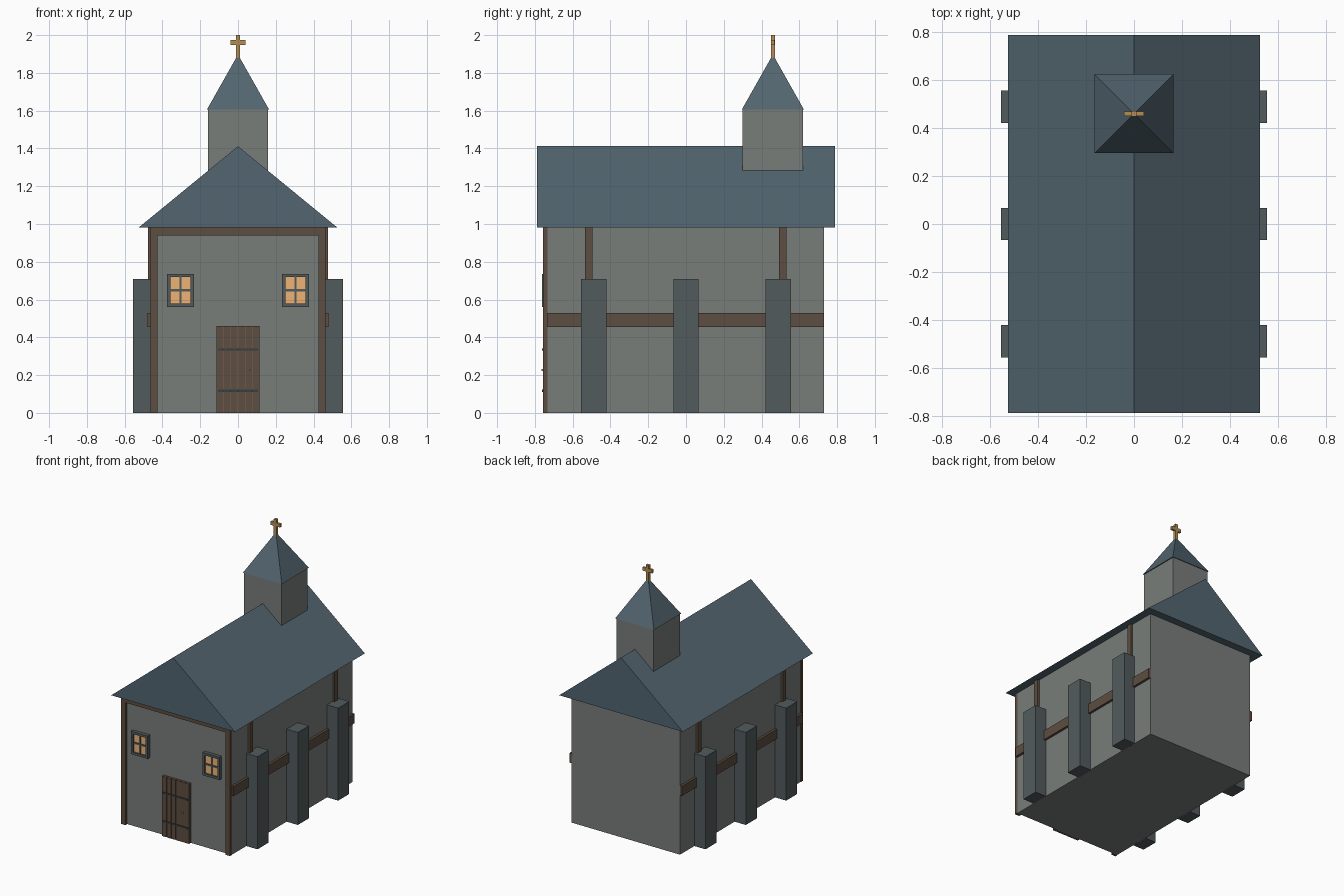
import bpy

if "Cube" in bpy.data.objects:
    bpy.data.objects.remove(bpy.data.objects["Cube"])

def material(name, rgb):
    m = bpy.data.materials.new(name)
    m.diffuse_color = (*rgb, 1)
    m.use_nodes = True
    m.node_tree.nodes["Principled BSDF"].inputs["Base Color"].default_value = m.diffuse_color
    return m

STONE = material("stone", (0.19, 0.205, 0.195))
SLATE = material("slate", (0.085, 0.13, 0.16))
DARK_STONE = material("dark_stone", (0.085, 0.105, 0.108))
TIMBER = material("timber", (0.11, 0.075, 0.053))
PLANK_GAP = material("plank_gap", (0.2, 0.13, 0.08))
IRON = material("iron", (0.04, 0.05, 0.055))
GLOW = material("window_glow", (0.85, 0.45, 0.18))
BRASS = material("brass", (0.45, 0.27, 0.09))

def mesh(name, verts, faces, mat):
    me = bpy.data.meshes.new(name)
    me.from_pydata(verts, [], faces)
    me.materials.append(mat)
    ob = bpy.data.objects.new(name, me)
    bpy.context.collection.objects.link(ob)
    return ob

def box(name, x, y, z, mat):
    """Box from (min, max) ranges along each axis."""
    x, y, z = sorted(x), sorted(y), sorted(z)
    verts = [(a, b, c) for a in x for b in y for c in z]
    faces = [(0, 1, 3, 2), (4, 6, 7, 5), (0, 4, 5, 1),
             (2, 3, 7, 6), (0, 2, 6, 4), (1, 5, 7, 3)]
    return mesh(name, verts, faces, mat)

# Nave walls
box("nave_walls", (-0.46, 0.46), (-0.735, 0.73), (0, 0.985), STONE)

# Gabled roof, a solid prism
profile = [(-0.525, 0.982), (0.525, 0.982), (0, 1.412)]
mesh("roof", [(x, y, z) for y in (-0.788, 0.788) for x, z in profile],
     [(0, 1, 2), (5, 4, 3), (0, 3, 4, 1), (1, 4, 5, 2), (2, 5, 3, 0)], SLATE)

# Bell tower and spire
TY = 0.46
box("tower", (-0.158, 0.158), (TY - 0.16, TY + 0.16), (1.2, 1.607), STONE)
r = 0.165
mesh("spire", [(-r, TY - r, 1.605), (r, TY - r, 1.605), (r, TY + r, 1.605),
               (-r, TY + r, 1.605), (0, TY, 1.897)],
     [(3, 2, 1, 0), (0, 1, 4), (1, 2, 4), (2, 3, 4), (3, 0, 4)], SLATE)

# Cross
box("cross_upright", (-0.011, 0.011), (TY - 0.011, TY + 0.011), (1.86, 2.0), BRASS)
box("cross_arm", (-0.041, 0.041), (TY - 0.009, TY + 0.009), (1.947, 1.973), BRASS)

# Front lintel beam
box("front_beam", (-0.426, 0.426), (-0.757, -0.73), (0.94, 0.982), TIMBER)

for s, side in ((-1, "left"), (1, "right")):
    # Timber frame
    box(f"{side}_corner_post", (s * 0.426, s * 0.463), (-0.757, -0.733), (0, 0.982), TIMBER)
    box(f"{side}_rail", (s * 0.45, s * 0.478), (-0.735, 0.73), (0.456, 0.53), TIMBER)
    for i, y in enumerate((-0.515, 0.513)):
        box(f"{side}_wall_post_{i}", (s * 0.45, s * 0.476), (y - 0.02, y + 0.02), (0, 0.982), TIMBER)
    # Buttresses
    for i, y in enumerate((-0.489, 0, 0.489)):
        box(f"{side}_buttress_{i}", (s * 0.45, s * 0.555), (y - 0.067, y + 0.067), (0, 0.71), DARK_STONE)
    # Window: border, glazing bars and lit panes
    cx, cz, w, h, t = s * 0.3045, 0.649, 0.0715, 0.0875, 0.018
    box(f"{side}_window_panes", (cx - w + 0.005, cx + w - 0.005), (-0.75, -0.73),
        (cz - h + 0.005, cz + h - 0.005), GLOW)
    for e in (-1, 1):
        box(f"{side}_window_jamb", (cx + e * w, cx + e * (w - t)), (-0.762, -0.73),
            (cz - h, cz + h), DARK_STONE)
        box(f"{side}_window_sill", (cx - w + t, cx + w - t), (-0.762, -0.73),
            (cz + e * h, cz + e * (h - t)), DARK_STONE)
    box(f"{side}_window_mullion", (cx - 0.006, cx + 0.006), (-0.756, -0.73),
        (cz - h + t, cz + h - t), DARK_STONE)
    box(f"{side}_window_transom", (cx - w + t, cx + w - t), (-0.757, -0.73),
        (cz - 0.006, cz + 0.006), DARK_STONE)

# Plank door with iron straps and a knob
box("door_back", (-0.112, 0.112), (-0.752, -0.73), (0, 0.457), PLANK_GAP)
for i in range(6):
    x = -0.114 + i * 0.038
    box(f"door_plank_{i}", (x + (0.0015 if i else 0), x + (0.0365 if i < 5 else 0.038)),
        (-0.757, -0.735), (0, 0.46), TIMBER)
for i, z in enumerate((0.117, 0.335)):
    box(f"door_strap_{i}", (-0.106, 0.106), (-0.763, -0.75), (z - 0.006, z + 0.006), IRON)
box("door_knob", (0.058, 0.068), (-0.765, -0.75), (0.223, 0.233), BRASS)
